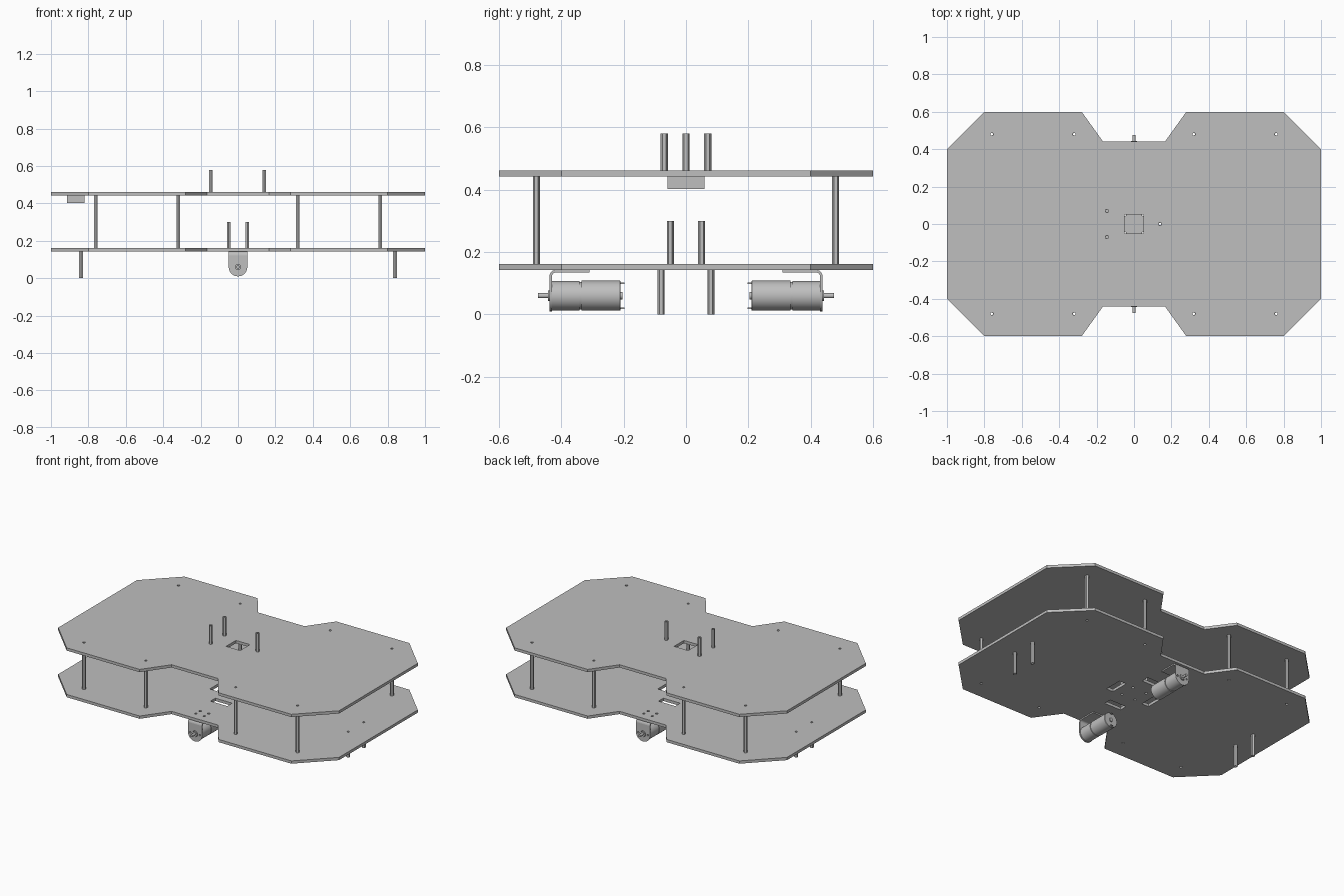
import bpy, bmesh, math
from mathutils import Matrix, Vector

if "Cube" in bpy.data.objects:
    bpy.data.objects.remove(bpy.data.objects["Cube"], do_unlink=True)

GREY = (0.52, 0.52, 0.52, 1)
metal = bpy.data.materials.new("plain grey")
metal.use_nodes = True
metal.diffuse_color = GREY
metal.node_tree.nodes["Principled BSDF"].inputs["Base Color"].default_value = GREY

# Frames that stand a flat outline upright
ALONG_Y = Matrix(((1, 0, 0, 0), (0, 0, -1, 0), (0, 1, 0, 0), (0, 0, 0, 1)))
ALONG_X = Matrix(((0, 0, 1, 0), (1, 0, 0, 0), (0, 1, 0, 0), (0, 0, 0, 1)))
FLAT = Matrix.Identity(4)


def ring(x, y, r, n=16, start=0.0, sweep=math.tau):
    steps = n if sweep == math.tau else n - 1
    return [(x + r * math.cos(start + sweep * i / steps),
             y + r * math.sin(start + sweep * i / steps)) for i in range(n)]


def rect(x, y, w, h):
    return [(x + sx * w / 2, y + sy * h / 2)
            for sx, sy in ((-1, -1), (1, -1), (1, 1), (-1, 1))]


def add_object(name, bm, smooth=False):
    bmesh.ops.remove_doubles(bm, verts=bm.verts, dist=1e-5)
    bmesh.ops.recalc_face_normals(bm, faces=bm.faces)
    mesh = bpy.data.meshes.new(name)
    bm.to_mesh(mesh)
    bm.free()
    mesh.materials.clear()
    mesh.materials.append(metal)
    ob = bpy.data.objects.new(name, mesh)
    bpy.context.collection.objects.link(ob)
    if smooth:
        bpy.ops.object.select_all(action='DESELECT')
        ob.select_set(True)
        bpy.context.view_layer.objects.active = ob
        bpy.ops.object.shade_smooth_by_angle(angle=math.radians(35))
    else:
        for p in mesh.polygons:
            p.use_smooth = False
    return ob


def prism(name, loops, low, high, frame=FLAT, smooth=False):
    """Extrude an outline, with any further loops as holes."""
    curve = bpy.data.curves.new(name, 'CURVE')
    curve.dimensions = '2D'
    curve.fill_mode = 'BOTH'
    curve.extrude = (high - low) / 2
    for loop in loops:
        s = curve.splines.new('POLY')
        s.points.add(len(loop) - 1)
        for p, (x, y) in zip(s.points, loop):
            p.co = (x, y, 0, 1)
        s.use_cyclic_u = True
    temp = bpy.data.objects.new(name + "_outline", curve)
    bpy.context.collection.objects.link(temp)
    bpy.context.view_layer.update()
    mesh = bpy.data.meshes.new_from_object(
        temp.evaluated_get(bpy.context.evaluated_depsgraph_get()))
    bm = bmesh.new()
    bm.from_mesh(mesh)
    bmesh.ops.transform(bm, verts=bm.verts,
                        matrix=frame @ Matrix.Translation((0, 0, (low + high) / 2)))
    bpy.data.objects.remove(temp, do_unlink=True)
    bpy.data.curves.remove(curve)
    bpy.data.meshes.remove(mesh)
    return add_object(name, bm, smooth)


def lathe(name, profile, z, smooth=True):
    """Spin (radius, y) points about a line along y at height z."""
    bm = bmesh.new()
    verts = [bm.verts.new((r, y, z)) for r, y in profile]
    edges = [bm.edges.new(pair) for pair in zip(verts, verts[1:])]
    bmesh.ops.spin(bm, geom=verts + edges, cent=(0, 0, z), axis=(0, 1, 0),
                   angle=math.tau, steps=40)
    return add_object(name, bm, smooth)


def posts(name, spots, low, high):
    for i, (x, y) in enumerate(spots):
        prism(f"{name}_{i + 1}", [ring(x, y, 0.0115, 6, math.pi / 6),
                                  ring(x, y, 0.007, 12)], low, high)


# Deck plates
LOWER, UPPER, THICK = 0.143, 0.443, 0.018
half = [(1, 0.4), (0.8, 0.6), (0.28, 0.6), (0.165, 0.44)]
back = half + [(-x, y) for x, y in reversed(half)]
outline = back + [(x, -y) for x, y in reversed(back)]

deck_spots = [(x, y) for x in (-0.76, -0.32, 0.32, 0.76) for y in (-0.48, 0.48)]
mast_spots = [(-0.145, -0.07), (-0.145, 0.07), (0.14, 0)]
board_spots = [(x, y) for x in (-0.05, 0.05) for y in (-0.05, 0.05)]
foot_spots = [(x, y) for x in (-0.84, 0.84) for y in (-0.08, 0.08)]
bracket_spots = [(x, s * y) for x in (-0.03, 0.03) for y in (0.34, 0.385) for s in (-1, 1)]


def holes(spots):
    return [ring(x, y, 0.008, 12) for x, y in spots]


slots = [rect(s * 0.135, 0, 0.05, 0.12) for s in (-1, 1)]
slots += [rect(0, s * 0.17, 0.12, 0.05) for s in (-1, 1)]
prism("lower_deck", [outline] + slots
      + holes(deck_spots + board_spots + foot_spots + bracket_spots), LOWER, LOWER + THICK)
prism("upper_deck", [outline, rect(0, 0, 0.1, 0.1)]
      + holes(deck_spots + mast_spots), UPPER, UPPER + THICK)

# Hollow hexagonal spacers
posts("deck_spacer", deck_spots, LOWER + THICK, UPPER)
posts("top_spacer", mast_spots, UPPER + THICK, 0.58)
posts("board_spacer", board_spots, LOWER + THICK, 0.3)
posts("foot_spacer", foot_spots, 0, LOWER)

# Block hanging under the upper deck
prism("sensor_block", [rect(-0.867, 0, 0.094, 0.12)], 0.402, UPPER)

# Geared motors with angle brackets, front one then the same turned round
AXIS = 0.06


def motor(side):
    parts = []
    face = [(0.05, 0.122), (-0.05, 0.122)] + ring(0, AXIS, 0.05, 17, math.pi, math.pi)
    parts.append(prism(side + "_bracket_face",
                       [face, ring(0, AXIS, 0.019, 20)]
                       + [ring(s * 0.034, AXIS, 0.006, 10) for s in (-1, 1)],
                       0.43, 0.438, ALONG_Y, True))
    bend = ring(-0.417, 0.122, 0.021, 7, math.pi, -math.pi / 2)
    inner = ring(-0.417, 0.122, 0.013, 7, math.pi / 2, math.pi / 2)
    flange = bend + [(-0.31, LOWER), (-0.31, 0.135)] + inner
    parts.append(prism(side + "_bracket_flange", [flange], -0.05, 0.05, ALONG_X, True))
    body = [(0, -0.43), (0.047, -0.43), (0.047, -0.342), (0.044, -0.342),
            (0.044, -0.336), (0.048, -0.336), (0.048, -0.212), (0.046, -0.21),
            (0.012, -0.21), (0.012, -0.204), (0, -0.204)]
    parts.append(lathe(side + "_motor_body", body, AXIS))
    shaft = [(0, -0.475), (0.008, -0.475), (0.008, -0.443), (0.017, -0.443),
             (0.017, -0.429), (0, -0.429)]
    parts.append(lathe(side + "_motor_shaft", shaft, AXIS))
    for s, label in ((1, "upper"), (-1, "lower")):
        parts.append(prism(f"{side}_{label}_terminal",
                           [rect(0, AXIS + s * 0.04, 0.014, 0.004)], 0.198, 0.212, ALONG_Y))
    return parts


motor("front")
for part in motor("back"):
    part.data.transform(Matrix.Rotation(math.pi, 4, 'Z'))
